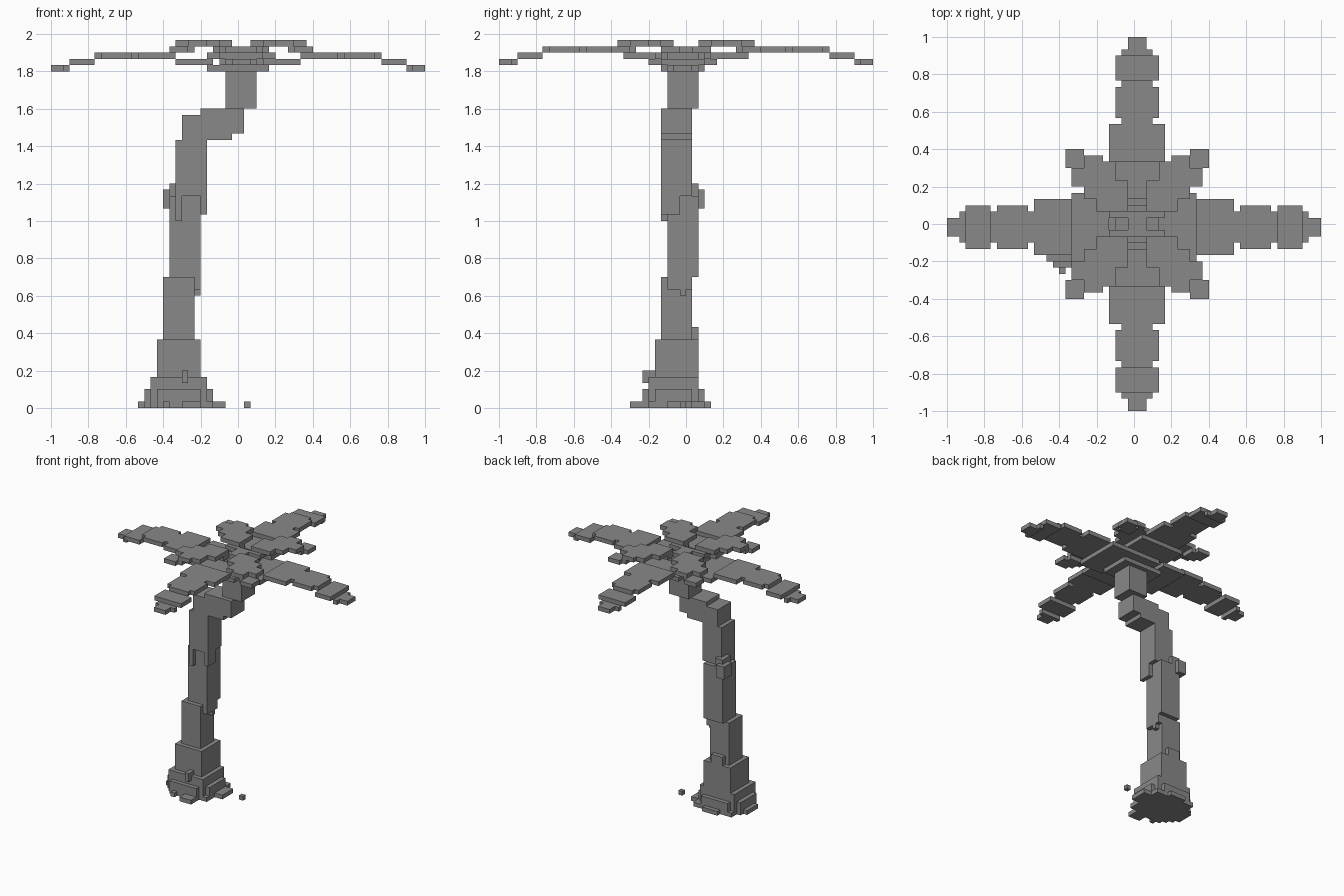
import bpy
import bmesh
import math

if "Cube" in bpy.data.objects:
    bpy.data.objects.remove(bpy.data.objects["Cube"], do_unlink=True)

UNIT = 1 / 30  # size of one block

grey = bpy.data.materials.new("plain grey")
grey.use_nodes = True
colour = (0.25, 0.25, 0.25, 1)
grey.diffuse_color = colour
grey.node_tree.nodes["Principled BSDF"].inputs["Base Color"].default_value = colour


def fill(cells, box):
    """Add every block inside box = (x range, y range, z range)."""
    (left, right), (front, back), (low, high) = box
    cells.update((x, y, z)
                 for x in range(left, right)
                 for y in range(front, back)
                 for z in range(low, high))


def build(name, boxes):
    """Make one object from the outer skin of a union of block boxes."""
    cells = set()
    for box in boxes:
        fill(cells, box)
    bm = bmesh.new()
    corners = {}

    def corner(point):
        if point not in corners:
            corners[point] = bm.verts.new([c * UNIT for c in point])
        return corners[point]

    for cell in cells:
        for axis in range(3):
            for side in (0, 1):
                neighbour = list(cell)
                neighbour[axis] += side * 2 - 1
                if tuple(neighbour) in cells:
                    continue
                u, v = (axis + 1) % 3, (axis + 2) % 3
                ring = []
                for du, dv in ((0, 0), (1, 0), (1, 1), (0, 1)):
                    point = list(cell)
                    point[axis] += side
                    point[u] += du
                    point[v] += dv
                    ring.append(corner(tuple(point)))
                bm.faces.new(ring if side else ring[::-1])
    bmesh.ops.dissolve_limit(bm, angle_limit=math.radians(1),
                             verts=bm.verts[:], edges=bm.edges[:])
    mesh = bpy.data.meshes.new(name)
    bm.to_mesh(mesh)
    bm.free()
    mesh.materials.append(grey)
    obj = bpy.data.objects.new(name, mesh)
    bpy.context.collection.objects.link(obj)
    return obj


# Trunk base: square core with a rounded, ragged skirt
build("trunk_base", [
    ((-14, -5), (-6, 2), (0, 5)),
    ((-15, -4), (-5, 1), (0, 3)),
    ((-13, -6), (-7, 3), (0, 3)),
    ((-14, -4), (-6, 3), (0, 1)),
    ((-16, -14), (-4, 0), (0, 1)),
    ((-5, -2), (-3, 1), (0, 1)),
    ((-9, -6), (-9, -6), (0, 1)),
    ((-12, -11), (-8, -6), (0, 1)),
    ((-11, -7), (2, 4), (0, 1)),
])
build("loose_chip", [((1, 2), (-1, 0), (0, 1))])

# Trunk: leaning stack of square segments with ragged bark
build("trunk", [
    ((-13, -6), (-5, 2), (5, 11)),
    ((-9, -8), (-7, -5), (4, 6)),
    ((-12, -7), (-4, 1), (11, 21)),
    ((-11, -8), (1, 2), (11, 13)),
    ((-11, -6), (-3, 2), (21, 34)),
    ((-7, -6), (-3, 1), (19, 21)),
    ((-7, -6), (-1, 0), (18, 19)),
    ((-10, -5), (-4, 1), (34, 43)),
    ((-6, -5), (-4, -1), (31, 34)),
    ((-10, -9), (-4, -3), (30, 34)),
    ((-12, -10), (0, 3), (32, 35)),
    ((-11, -9), (-1, 2), (34, 36)),
    ((-9, -1), (-4, 1), (43, 47)),
    ((-6, 1), (-4, 1), (44, 48)),
    ((-2, 3), (-3, 2), (48, 54)),
])

# Long fronds: (start, end, half width, level) along one arched frond
FROND = [
    (0, 5, 3, 0), (4, 10, 5, 1), (10, 16, 4, 2), (16, 17, 2, 2),
    (17, 22, 3, 2), (22, 23, 2, 2), (23, 27, 3, 1),
    (27, 28, 2, 0), (28, 30, 1, 0),
]


def frond(direction, along_x):
    boxes = []
    for start, end, half, level in FROND:
        length = (start, end) if direction > 0 else (-end, -start)
        if along_x:
            low = 54 + level
            boxes.append((length, (-half - 1, half), (low, low + 1)))
        else:
            low = 55 + level
            boxes.append(((-half, half + 1), length, (low, low + 1)))
    return boxes


for name, direction, along_x in (("left_frond", 1, True), ("right_frond", -1, True),
                                 ("back_frond", 1, False), ("front_frond", -1, False)):
    build(name, frond(direction, along_x))

# Short diagonal fronds, mirrored to the four corners
LEAF = [
    ((2, 5), (1, 4), (57, 58)),
    ((2, 7), (2, 7), (58, 59)),
    ((4, 9), (4, 10), (58, 59)),
    ((6, 11), (6, 9), (58, 59)),
    ((6, 9), (6, 11), (58, 59)),
    ((9, 12), (9, 12), (57, 58)),
    ((8, 11), (8, 11), (57, 58)),
]


def mirrored(span, flip, centre):
    return (centre - span[1], centre - span[0]) if flip else span


for x_name, flip_x in (("left", False), ("right", True)):
    for y_name, flip_y in (("back", False), ("front", True)):
        build(f"{y_name}_{x_name}_leaf", [
            (mirrored(xs, flip_x, 1), mirrored(ys, flip_y, 0), zs)
            for xs, ys, zs in LEAF])

# Crown core joining the leaves
build("crown_core", [((-3, 4), (-3, 3), (56, 57)), ((-1, 2), (-2, 2), (57, 58))])
